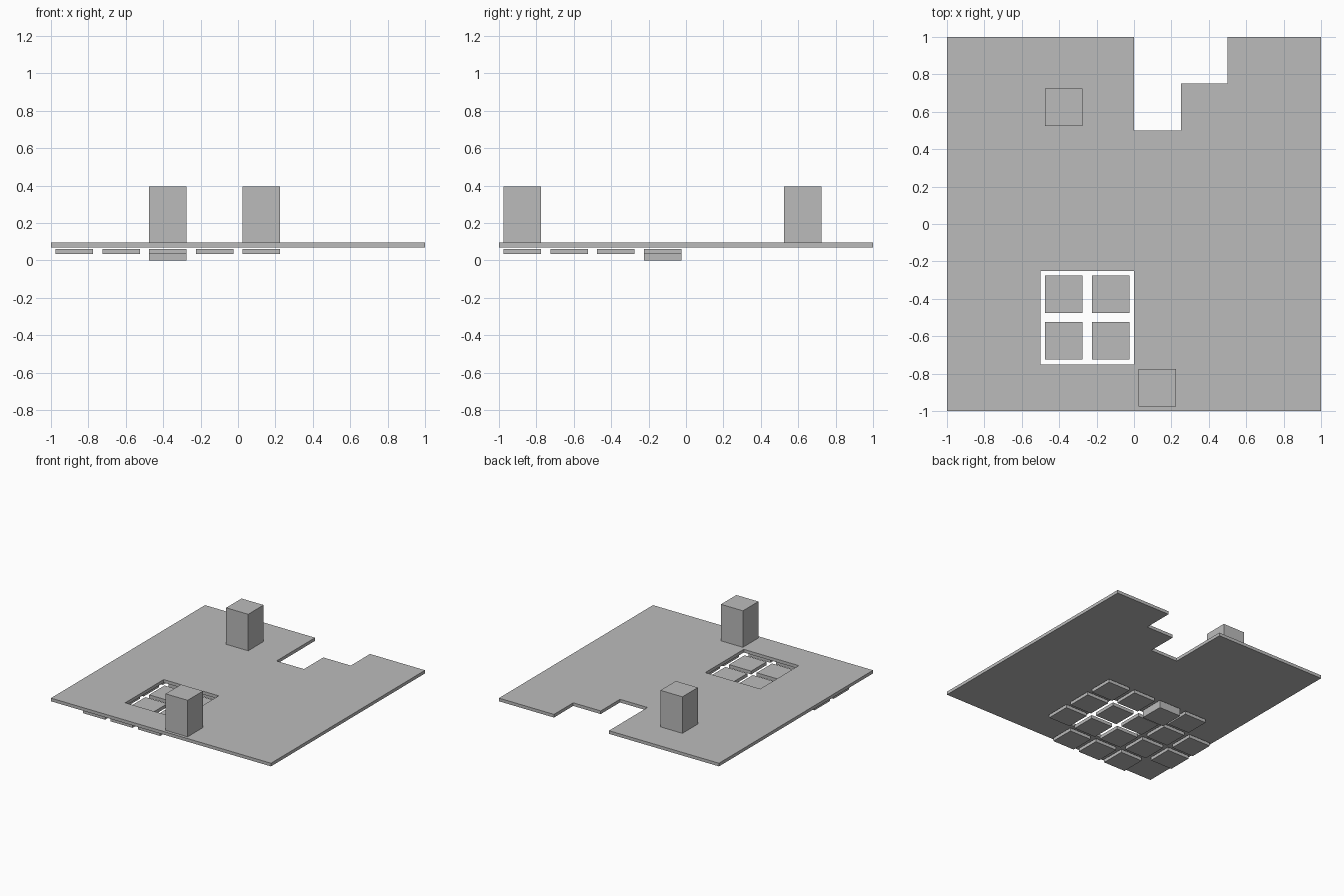
import bpy, bmesh
from mathutils import Matrix, Vector

if "Cube" in bpy.data.objects:
    bpy.data.objects.remove(bpy.data.objects["Cube"])

CELL = 0.25          # grid spacing
BLOCK = 0.2          # block footprint
PLATE_BOTTOM, PLATE_TOP = 0.069, 0.095
TILE_BOTTOM, TILE_TOP = 0.035, 0.062

grey = bpy.data.materials.new("light grey")
grey.diffuse_color = (0.5, 0.5, 0.5, 1)
grey.use_nodes = True
grey.node_tree.nodes["Principled BSDF"].inputs["Base Color"].default_value = grey.diffuse_color


def finish(bm, name):
    """Turn a bmesh into a named grey object."""
    bmesh.ops.recalc_face_normals(bm, faces=bm.faces)
    mesh = bpy.data.meshes.new(name)
    bm.to_mesh(mesh)
    bm.free()
    mesh.materials.append(grey)
    obj = bpy.data.objects.new(name, mesh)
    bpy.context.collection.objects.link(obj)
    return obj


def block(name, i, j, z0, z1):
    """Square block centred in grid cell (i, j)."""
    bm = bmesh.new()
    centre = Vector((-1 + (i + 0.5) * CELL, -1 + (j + 0.5) * CELL, (z0 + z1) / 2))
    size = Matrix.Diagonal((BLOCK, BLOCK, z1 - z0, 1))
    bmesh.ops.create_cube(bm, size=1, matrix=Matrix.Translation(centre) @ size)
    return finish(bm, name)


# Ground plate: 8 x 8 cells with a square hole and a stepped notch at the back
hole = {(2, 1), (3, 1), (2, 2), (3, 2)}
notch = {(4, 7), (5, 7), (4, 6)}
bm = bmesh.new()
corner = {(i, j): bm.verts.new((-1 + i * CELL, -1 + j * CELL, PLATE_BOTTOM))
          for i in range(9) for j in range(9)}
for i in range(8):
    for j in range(8):
        if (i, j) not in hole | notch:
            bm.faces.new([corner[c] for c in ((i, j), (i + 1, j), (i + 1, j + 1), (i, j + 1))])
bmesh.ops.delete(bm, geom=[v for v in bm.verts if not v.link_faces], context='VERTS')
top = bmesh.ops.extrude_face_region(bm, geom=bm.faces[:], use_keep_orig=True)["geom"]
bmesh.ops.translate(bm, vec=(0, 0, PLATE_TOP - PLATE_BOTTOM),
                    verts=[g for g in top if isinstance(g, bmesh.types.BMVert)])
finish(bm, "ground_plate")

# Tiles beneath the plate, three corners left out, one tile deeper
for i in range(5):
    for j in range(4):
        if (i, j) in {(0, 0), (4, 0), (0, 3)}:
            continue
        deep = (i, j) == (2, 3)
        block("deep_tile" if deep else "floor_tile", i, j, 0 if deep else TILE_BOTTOM, TILE_TOP)

# Two tall blocks standing on the plate
block("front_tower", 4, 0, PLATE_TOP, 0.395)
block("back_tower", 2, 6, PLATE_TOP, 0.395)
